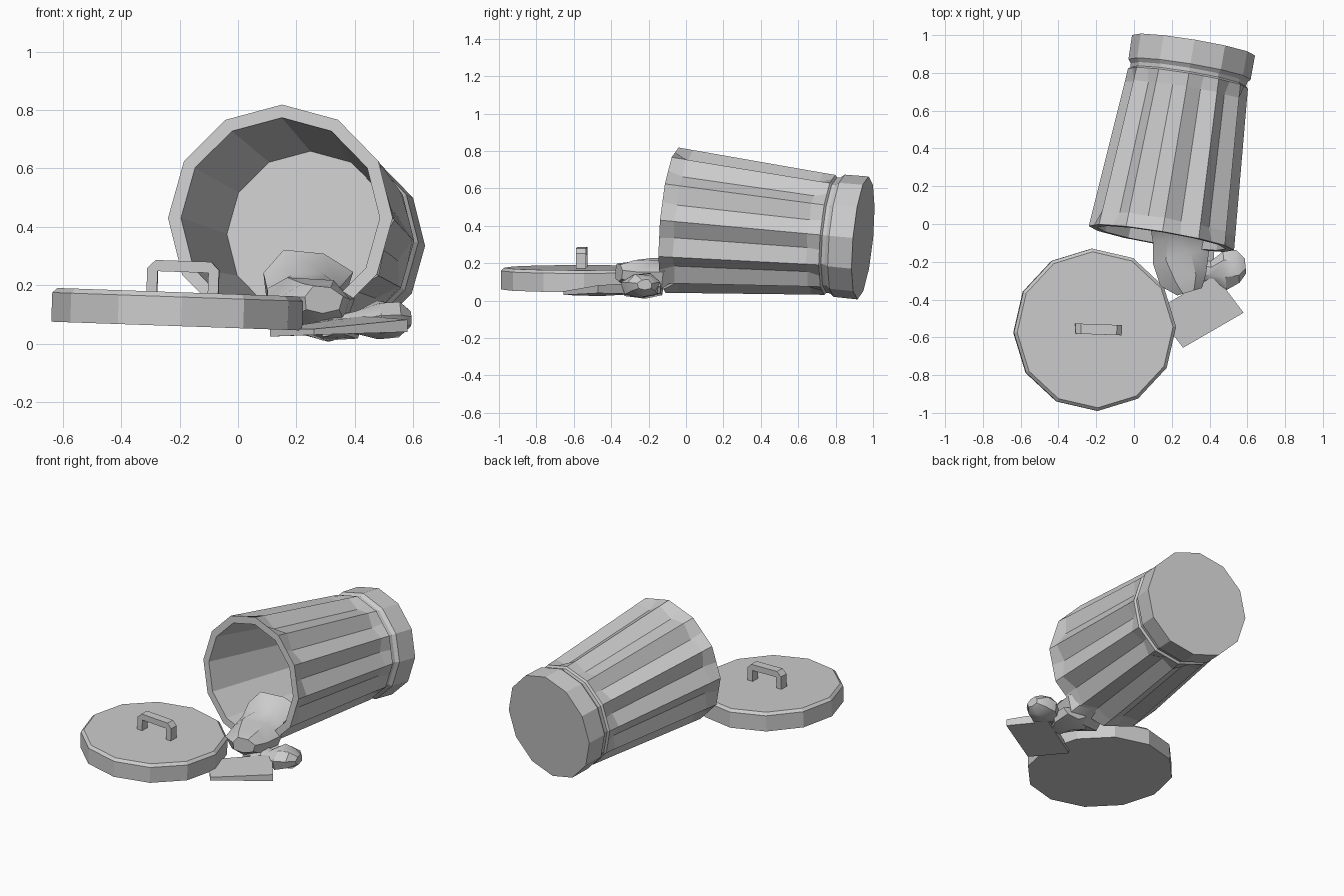
import bpy, bmesh
from math import sin, cos, pi, radians
from mathutils import Vector, Matrix

if "Cube" in bpy.data.objects:
    bpy.data.objects.remove(bpy.data.objects["Cube"])


def make(name, bm, matrix=None):
    if matrix:
        bm.transform(matrix)
    bmesh.ops.recalc_face_normals(bm, faces=bm.faces[:])
    me = bpy.data.meshes.new(name)
    bm.to_mesh(me)
    bm.free()
    ob = bpy.data.objects.new(name, me)
    bpy.context.collection.objects.link(ob)
    return ob


def loft(name, rings, matrix=None):
    """Skin a list of point rings and cap both ends."""
    bm = bmesh.new()
    vs = [[bm.verts.new(p) for p in ring] for ring in rings]
    n = len(vs[0])
    for a, b in zip(vs, vs[1:]):
        for i in range(n):
            j = (i + 1) % n
            bm.faces.new((a[i], a[j], b[j], b[i]))
    bm.faces.new(vs[0])
    bm.faces.new(vs[-1])
    return make(name, bm, matrix)


def circle(r, z, n, turn=0.0):
    return [(r * cos(turn + 2 * pi * i / n), r * sin(turn + 2 * pi * i / n), z)
            for i in range(n)]


# Can: twelve-sided tapered body with V grooves between the ridges
def can_ring(s, r, depth=0.0):
    pts = []
    for i in range(24):
        a = pi / 2 + i * pi / 12
        rr = r if i % 2 == 0 else r * cos(pi / 12) - depth
        pts.append((rr * cos(a), rr * sin(a), s))
    return pts


mouth, base = Vector((0.145, -0.075, 0.43)), Vector((0.315, 0.945, 0.335))
d = (base - mouth).normalized()
up = (Vector((0, 0, 1)) - d * d.z).normalized()
can_mat = Matrix((up.cross(d), up, d)).transposed().to_4x4()
can_mat.translation = mouth
can_profile = [  # along axis, radius, groove depth
    (0.60, 0.285, 0), (0.0, 0.345, 0), (0.0, 0.39, 0),
    (0.075, 0.384, 0.032), (0.79, 0.327, 0.028), (0.86, 0.322, 0),
    (0.87, 0.31, 0), (0.89, 0.312, 0), (0.91, 0.328, 0), (1.04, 0.33, 0)]
loft("can_body", [can_ring(*p) for p in can_profile], can_mat)

# Lid: chamfered disc lying slightly tilted
lid_mat = (Matrix.Translation((-0.21, -0.56, 0.06))
           @ Matrix.Rotation(radians(2), 4, 'Y'))
loft("lid", [circle(r, z, 12, radians(2)) for r, z in
             ((0.43, 0), (0.43, 0.10), (0.413, 0.116))], lid_mat)

# Lid handle: bent strip with chamfered corners
outer = [(-.123, 0), (-.123, .085), (-.095, .113), (.095, .113), (.123, .085), (.123, 0)]
inner = [(.087, 0), (.087, .075), (-.087, .075), (-.087, 0)]
bm = bmesh.new()
f = bm.faces.new([bm.verts.new((x, -0.027, z)) for x, z in outer + inner])
ext = bmesh.ops.extrude_face_region(bm, geom=[f])
bmesh.ops.translate(bm, vec=(0, 0.054, 0),
                    verts=[v for v in ext['geom'] if isinstance(v, bmesh.types.BMVert)])
make("lid_handle", bm, Matrix.Translation((-0.19, -0.558, 0.17))
     @ Matrix.Rotation(radians(2), 4, 'Y') @ Matrix.Rotation(radians(-2), 4, 'Z'))


# Rubbish: crumpled bags as lumpy lofts
def bag(name, sections, direction, n=7):
    side = Vector((direction[1], -direction[0], 0)).normalized()
    rings = []
    for k, (c, w, h) in enumerate(sections):
        ring = []
        for i in range(n):
            a = 2 * pi * (i + 0.25) / n
            m = 1 + 0.07 * (-1) ** (i + k)
            ring.append(Vector(c) + side * w * cos(a) * m + Vector((0, 0, h * sin(a) * m)))
        rings.append(ring)
    ob = loft(name, rings)
    bpy.ops.object.select_all(action='DESELECT')
    ob.select_set(True)
    bpy.context.view_layer.objects.active = ob
    bpy.ops.object.shade_smooth_by_angle(angle=radians(35))


bag("large_bag", [
    ((0.29, -0.36, 0.15), 0.07, 0.05),
    ((0.27, -0.29, 0.135), 0.13, 0.085),
    ((0.24, -0.17, 0.13), 0.16, 0.10),
    ((0.23, -0.06, 0.17), 0.13, 0.075),
    ((0.23, 0.03, 0.22), 0.165, 0.105)], (-0.3, 1))
bag("small_bag", [
    ((0.35, -0.24, 0.06), 0.06, 0.045),
    ((0.41, -0.25, 0.075), 0.05, 0.04),
    ((0.48, -0.24, 0.08), 0.105, 0.07),
    ((0.55, -0.23, 0.085), 0.09, 0.06),
    ((0.59, -0.22, 0.085), 0.04, 0.03)], (1, 0.1))

# Flat carton beside the lid
plan = [(.26, -.655), (.58, -.47), (.43, -.27), (.11, -.46)]
low, high = (.03, .04, .035, .024), (.05, .082, .095, .05)
loft("carton", [[(x, y, z) for (x, y), z in zip(plan, zs)] for zs in (low, high)])

# Crumpled scrap under the bags
bag("scrap", [
    ((0.31, -0.33, 0.055), 0.06, 0.03),
    ((0.32, -0.22, 0.055), 0.12, 0.05),
    ((0.34, -0.13, 0.065), 0.08, 0.035)], (0.1, 1), 6)
